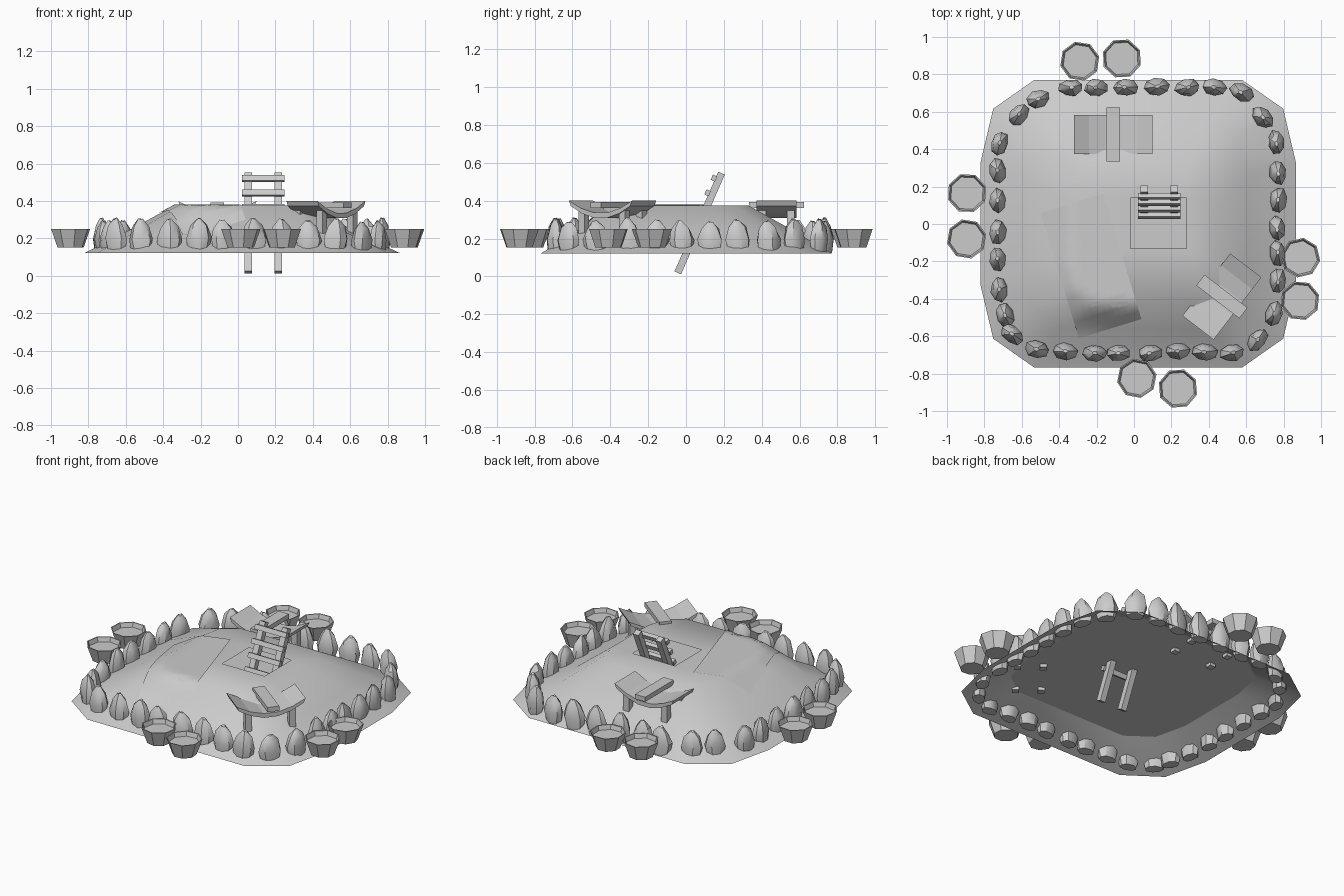
import bpy, bmesh, math, random
from mathutils import Matrix, Vector

if "Cube" in bpy.data.objects:
    bpy.data.objects.remove(bpy.data.objects["Cube"])

random.seed(4)


def finish(bm, name, smooth=None):
    bmesh.ops.recalc_face_normals(bm, faces=bm.faces)
    me = bpy.data.meshes.new(name)
    bm.to_mesh(me)
    bm.free()
    ob = bpy.data.objects.new(name, me)
    bpy.context.collection.objects.link(ob)
    if smooth:
        bpy.ops.object.select_all(action='DESELECT')
        ob.select_set(True)
        bpy.context.view_layer.objects.active = ob
        bpy.ops.object.shade_smooth_by_angle(angle=math.radians(smooth))
    return ob


def box(name, size, mat):
    bm = bmesh.new()
    bmesh.ops.create_cube(bm, size=1, matrix=mat @ Matrix.Diagonal((*size, 1)))
    return finish(bm, name)


def bridge(bm, a, b):
    n = len(a)
    for i in range(n):
        bm.faces.new((a[i], a[(i + 1) % n], b[(i + 1) % n], b[i]))


def outline(x0, x1, y0, y1, z):
    # twelve-sided rounded rectangle
    q = [(1, .43), (.92, .8), (.66, 1)]
    pts = q + [(-x, y) for x, y in q[::-1]]
    pts += [(-x, -y) for x, y in q] + [(x, -y) for x, y in q[::-1]]
    return [((x0 + x1) / 2 + u * (x1 - x0) / 2,
             (y0 + y1) / 2 + v * (y1 - y0) / 2, z) for u, v in pts]


# Earth mound with a square opening in its flat top
SKIRT = outline(-.82, .865, -.767, .77, .122)
MID = outline(-.59, .61, -.56, .57, .24)
TOP = outline(-.34, .43, -.43, .33, .375)
bm = bmesh.new()
skirt, mid, top = [[bm.verts.new(p) for p in r] for r in (SKIRT, MID, TOP)]
bridge(bm, skirt, mid)
bridge(bm, mid, top)
hole = [bm.verts.new((x, y, .375)) for x, y in
        ((-.02, -.13), (.28, -.13), (.28, .14), (-.02, .14))]
rim = [bm.edges.new((hole[i], hole[(i + 1) % 4])) for i in range(4)]
rim += [bm.edges.get((top[i], top[(i + 1) % 12])) for i in range(12)]
bmesh.ops.triangle_fill(bm, use_beauty=True, edges=rim)
mound = finish(bm, "mound", 45)

# Floor inside the mound
bm = bmesh.new()
bm.faces.new([bm.verts.new(p) for p in MID])
finish(bm, "pit_floor")

# Mat draped over the mound
bm = bmesh.new()
bmesh.ops.create_grid(bm, x_segments=10, y_segments=16, size=.5)
for v in bm.verts:
    v.co = Vector((v.co.x * .35, v.co.y * .70, .6))
bmesh.ops.rotate(bm, verts=bm.verts, matrix=Matrix.Rotation(math.radians(17), 3, 'Z'))
bmesh.ops.translate(bm, verts=bm.verts, vec=(-.23, -.225, 0))
mat_ob = finish(bm, "mat", 40)
sw = mat_ob.modifiers.new("drape", 'SHRINKWRAP')
sw.target = mound
sw.wrap_method = 'PROJECT'
sw.use_project_z = True
sw.use_negative_direction = True
sw.use_positive_direction = False
sw.offset = .006

# Ring of border stones
STONES = [(-.51, .67), (-.34, .73), (-.2, .73), (-.04, .73), (.12, .735), (.28, .73),
          (.43, .73), (.58, .7), (.69, .57), (.76, .44), (.77, .28), (.77, .13),
          (.765, -.02), (.77, -.16), (.77, -.3), (.75, -.48), (.66, -.62), (.52, -.69),
          (.38, -.685), (.23, -.68), (.09, -.69), (-.08, -.69), (-.21, -.69),
          (-.37, -.68), (-.52, -.67), (-.65, -.59), (-.69, -.49), (-.72, -.35),
          (-.73, -.19), (-.73, -.04), (-.73, .12), (-.73, .28), (-.72, .43), (-.62, .58)]
for i, (x, y) in enumerate(STONES):
    p, n = STONES[i - 1], STONES[(i + 1) % len(STONES)]
    ang = math.atan2(n[1] - p[1], n[0] - p[0]) + random.uniform(-.12, .12)
    bm = bmesh.new()
    rings = []
    height = random.uniform(.165, .185)
    off = random.uniform(-.012, .012)
    for h, r in ((0, .8), (.42, 1), (.78, .72), (1, .2)):
        ring = []
        for k in range(8):
            a = k * math.tau / 8 + .2
            j = random.uniform(.88, 1.08) * r
            ring.append(bm.verts.new((.068 * j * math.cos(a) + off * h,
                                      .047 * j * math.sin(a),
                                      height * h + (random.uniform(-.008, .004) if h else 0))))
        rings.append(ring)
    for a, b in zip(rings, rings[1:]):
        bridge(bm, a, b)
    bm.faces.new(rings[0])
    bm.faces.new(rings[-1])
    bmesh.ops.transform(bm, verts=bm.verts,
                        matrix=Matrix.Translation((x, y, .125)) @ Matrix.Rotation(ang, 4, 'Z'))
    finish(bm, "border_stone", 35)

# Tapered eight-sided pots with a shallow recess
POTS = [(-.29, .87), (-.065, .885), (-.893, .165), (-.895, -.08),
        (.015, -.825), (.235, -.88), (.89, -.18), (.887, -.41)]
for x, y in POTS:
    bm = bmesh.new()
    turn = random.uniform(0, .8)
    rings = [[bm.verts.new((x + r * math.cos(k * math.tau / 8 + turn),
                            y + r * math.sin(k * math.tau / 8 + turn), z)) for k in range(8)]
             for r, z in ((.072, .152), (.107, .25), (.1, .25), (.091, .222))]
    for a, b in zip(rings, rings[1:]):
        bridge(bm, a, b)
    bm.faces.new(rings[0])
    bm.faces.new(rings[-1])
    finish(bm, "pot")


# Sagging benches with a cross strap and four legs
def bench(x, y, deg):
    m = Matrix.Translation((x, y, 0)) @ Matrix.Rotation(math.radians(deg), 4, 'Z')
    prof = [(-.21, .4), (-.13, .36), (-.045, .337), (.045, .337), (.13, .36), (.21, .4)]
    loop = prof + [(u * .94, z - .028) for u, z in prof[::-1]]
    bm = bmesh.new()
    a, b = [[bm.verts.new((u, s * .105, z)) for u, z in loop] for s in (-1, 1)]
    bridge(bm, a, b)
    bm.faces.new(a)
    bm.faces.new(b)
    bmesh.ops.transform(bm, verts=bm.verts, matrix=m)
    finish(bm, "bench_seat")
    box("bench_strap", (.072, .29, .03), m @ Matrix.Translation((0, 0, .377)))
    for u in (-.135, .135):
        for v in (-.075, .075):
            box("bench_leg", (.04, .04, .13), m @ Matrix.Translation((u, v, .285)))


bench(-.11, .478, 0)
bench(.47, -.388, 52.5)

# Leaning ladder through the opening
lean = Matrix.Translation((.135, .072, .282)) @ Matrix.Rotation(-.414, 4, 'X')
for s in (-.08, .08):
    box("ladder_rail", (.038, .038, .575), lean @ Matrix.Translation((s, 0, 0)))
for k in range(5):
    box("ladder_rung", (.225, .025, .03),
        lean @ Matrix.Translation((0, -.026, .248 - .085 * k)))
